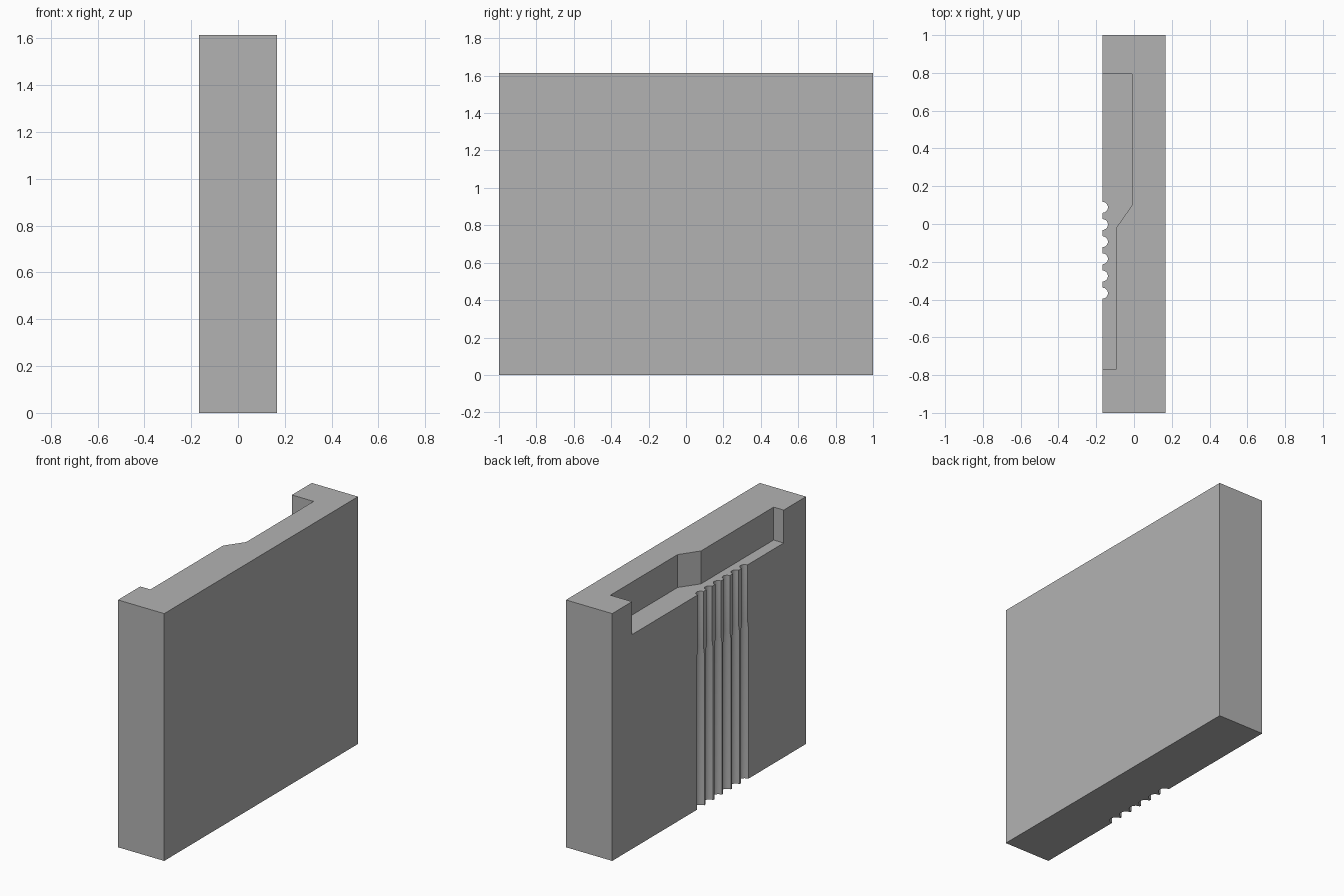
import bpy, bmesh, math

old = bpy.data.objects.get("Cube")
if old:
    bpy.data.objects.remove(old, do_unlink=True)

HALF_X, HEIGHT, FLOOR = 0.167, 1.615, 1.40

grey = bpy.data.materials.new("plain grey")
grey.use_nodes = True
grey.diffuse_color = (0.45, 0.45, 0.45, 1)
grey.node_tree.nodes["Principled BSDF"].inputs["Base Color"].default_value = grey.diffuse_color


def finish(name, bm):
    bmesh.ops.recalc_face_normals(bm, faces=bm.faces)
    mesh = bpy.data.meshes.new(name)
    bm.to_mesh(mesh)
    bm.free()
    mesh.materials.append(grey)
    obj = bpy.data.objects.new(name, mesh)
    bpy.context.collection.objects.link(obj)
    return obj


def prism(name, outline, z0, z1):
    bm = bmesh.new()
    face = bm.faces.new([bm.verts.new((x, y, z0)) for x, y in outline])
    top = bmesh.ops.extrude_face_region(bm, geom=[face])["geom"]
    bmesh.ops.translate(bm, vec=(0, 0, z1 - z0),
                        verts=[v for v in top if isinstance(v, bmesh.types.BMVert)])
    return finish(name, bm)


def stepped_rod(name, x, y, profile, sides=20):
    # Stack of rings joined into a closed rod
    bm = bmesh.new()
    rings = [[bm.verts.new((x + r * math.cos(math.tau * i / sides),
                            y + r * math.sin(math.tau * i / sides), z))
              for i in range(sides)] for r, z in profile]
    for a, b in zip(rings, rings[1:]):
        for i in range(sides):
            j = (i + 1) % sides
            bm.faces.new((a[i], a[j], b[j], b[i]))
    bm.faces.new(rings[0])
    bm.faces.new(rings[-1])
    return finish(name, bm)


def cut(target, cutter):
    mod = target.modifiers.new("cut", "BOOLEAN")
    mod.operation = "DIFFERENCE"
    mod.solver = "EXACT"
    mod.object = cutter
    bpy.context.view_layer.objects.active = target
    bpy.ops.object.modifier_apply(modifier=mod.name)
    bpy.data.objects.remove(cutter, do_unlink=True)


# Main slab
block = prism("block", [(-HALF_X, -1), (HALF_X, -1), (HALF_X, 1), (-HALF_X, 1)], 0, HEIGHT)

# Stepped pocket open at the top and on one broad side
pocket = [(-0.3, -0.77), (-0.094, -0.77), (-0.094, -0.02),
          (-0.01, 0.10), (-0.01, 0.795), (-0.3, 0.795)]
cut(block, prism("pocket_cutter", pocket, FLOOR, HEIGHT + 0.1))

# Six half-round grooves, narrower above a tapered shoulder
groove = [(0.039, -0.1), (0.039, 0.99), (0.029, 1.04), (0.029, FLOOR + 0.05)]
for i in range(6):
    cut(block, stepped_rod("groove_cutter", -HALF_X, 0.088 - 0.0908 * i, groove))

# Smooth groove walls, sharp corners
bpy.ops.object.select_all(action="DESELECT")
block.select_set(True)
bpy.context.view_layer.objects.active = block
bpy.ops.object.shade_smooth_by_angle(angle=math.radians(30))
